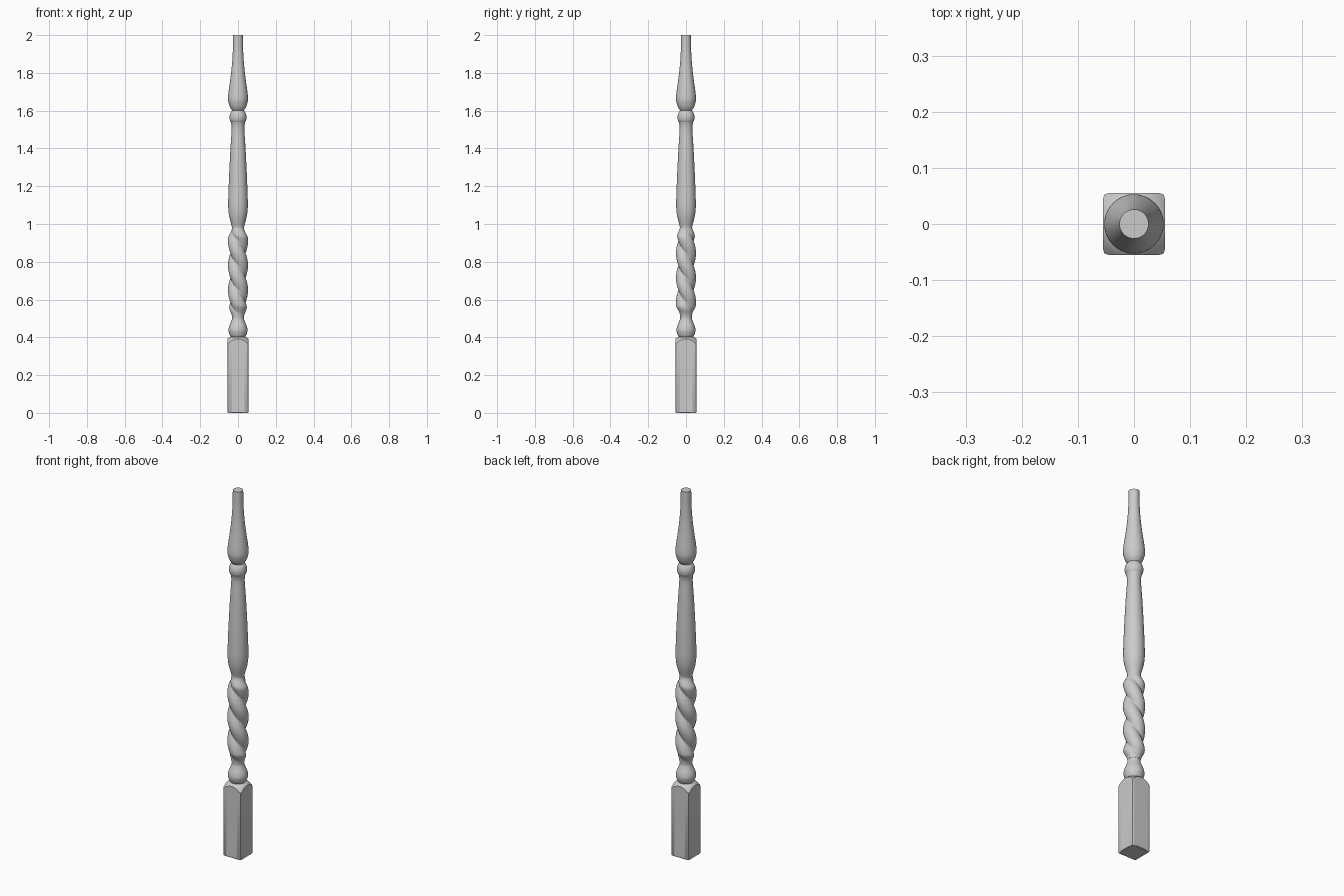
import bpy, bmesh, math

if "Cube" in bpy.data.objects:
    bpy.data.objects.remove(bpy.data.objects["Cube"])

SEG = 64


def skin_rings(name, rings):
    """Skin a stack of closed rings and cap both ends."""
    bm = bmesh.new()
    loops = [[bm.verts.new(p) for p in ring] for ring in rings]
    for a, b in zip(loops, loops[1:]):
        for i in range(SEG):
            j = (i + 1) % SEG
            bm.faces.new((a[i], a[j], b[j], b[i]))
    bm.faces.new(loops[0][::-1])
    bm.faces.new(loops[-1])
    mesh = bpy.data.meshes.new(name)
    bm.to_mesh(mesh)
    bm.free()
    ob = bpy.data.objects.new(name, mesh)
    bpy.context.collection.objects.link(ob)
    bpy.ops.object.select_all(action='DESELECT')
    ob.select_set(True)
    bpy.context.view_layer.objects.active = ob
    bpy.ops.object.shade_smooth_by_angle(angle=math.radians(40))
    return ob


def ring(fr, fz):
    """One ring from radius and height functions of the angle."""
    out = []
    for i in range(SEG):
        t = 2 * math.pi * i / SEG
        out.append((fr(t) * math.cos(t), fr(t) * math.sin(t), fz(t)))
    return out


def smooth_profile(pts, steps=6):
    """Catmull-Rom curve through (radius, z) points."""
    ext = [pts[0]] + pts + [pts[-1]]
    out = []
    for p0, p1, p2, p3 in zip(ext, ext[1:], ext[2:], ext[3:]):
        for k in range(steps):
            t = k / steps
            out.append(tuple(0.5 * (2 * b + (c - a) * t + (2 * a - 5 * b + 4 * c - d) * t * t
                                    + (3 * b - a - 3 * c + d) * t ** 3)
                             for a, b, c, d in zip(p0, p1, p2, p3)))
    return out + [pts[-1]]


def turned(name, pts):
    return skin_rings(name, [ring(lambda t: r, lambda t: z) for r, z in smooth_profile(pts)])


# Square foot block with eased corners and a turned, arched shoulder
def square(t):
    return min(0.055 / max(abs(math.cos(t)), abs(math.sin(t))), 0.0745)


def shoulder(r):
    return 0.402 - 0.034 * (max(r - 0.036, 0) / 0.0385) ** 1.8


block = [ring(lambda t: square(t) - 0.003, lambda t: 0),
         ring(square, lambda t: 0.003)]
for k in range(9):
    def top_r(t, f=k / 8):
        return square(t) * (1 - f) + 0.036 * f
    block.append(ring(top_r, lambda t: shoulder(top_r(t))))
skin_rings("foot_block", block)

# Bulb and neck under the twist
turned("lower_bulb", [(0.036, 0.400), (0.043, 0.410), (0.049, 0.428), (0.050, 0.442),
                      (0.046, 0.460), (0.037, 0.482), (0.031, 0.500), (0.032, 0.515)])

# Double rope twist, fading out at both ends
Z0, Z1, PITCH = 0.51, 0.985, 0.26
twist = []
N = 110
for k in range(N + 1):
    z = Z0 + (Z1 - Z0) * k / N
    edge = min(z - Z0, Z1 - z)
    fade = min(1, max(0, edge / 0.06))
    fade = fade * fade * (3 - 2 * fade)
    base = 0.032 + 0.003 * fade

    def rope(t, z=z, fade=fade, base=base):
        lobe = abs(math.cos(t + 2 * math.pi * z / PITCH))
        return base + 0.018 * fade * lobe ** 0.8
    twist.append(ring(rope, lambda t: z))
skin_rings("rope_twist", twist)

# Long tapered shaft
turned("tapered_shaft", [(0.032, 0.980), (0.034, 0.992), (0.037, 1.003), (0.043, 1.025),
                         (0.049, 1.055), (0.052, 1.10), (0.050, 1.18), (0.046, 1.28),
                         (0.040, 1.40), (0.034, 1.49), (0.034, 1.52), (0.038, 1.54)])

# Bead collar
turned("bead_collar", [(0.038, 1.540), (0.043, 1.550), (0.045, 1.565), (0.043, 1.580),
                       (0.037, 1.594), (0.030, 1.602)])

# Upper vase ending in a straight pin
turned("upper_vase", [(0.030, 1.600), (0.036, 1.608), (0.044, 1.622), (0.051, 1.645),
                      (0.053, 1.665), (0.050, 1.70), (0.043, 1.75), (0.036, 1.805),
                      (0.030, 1.87), (0.027, 1.93), (0.026, 2.0)])
